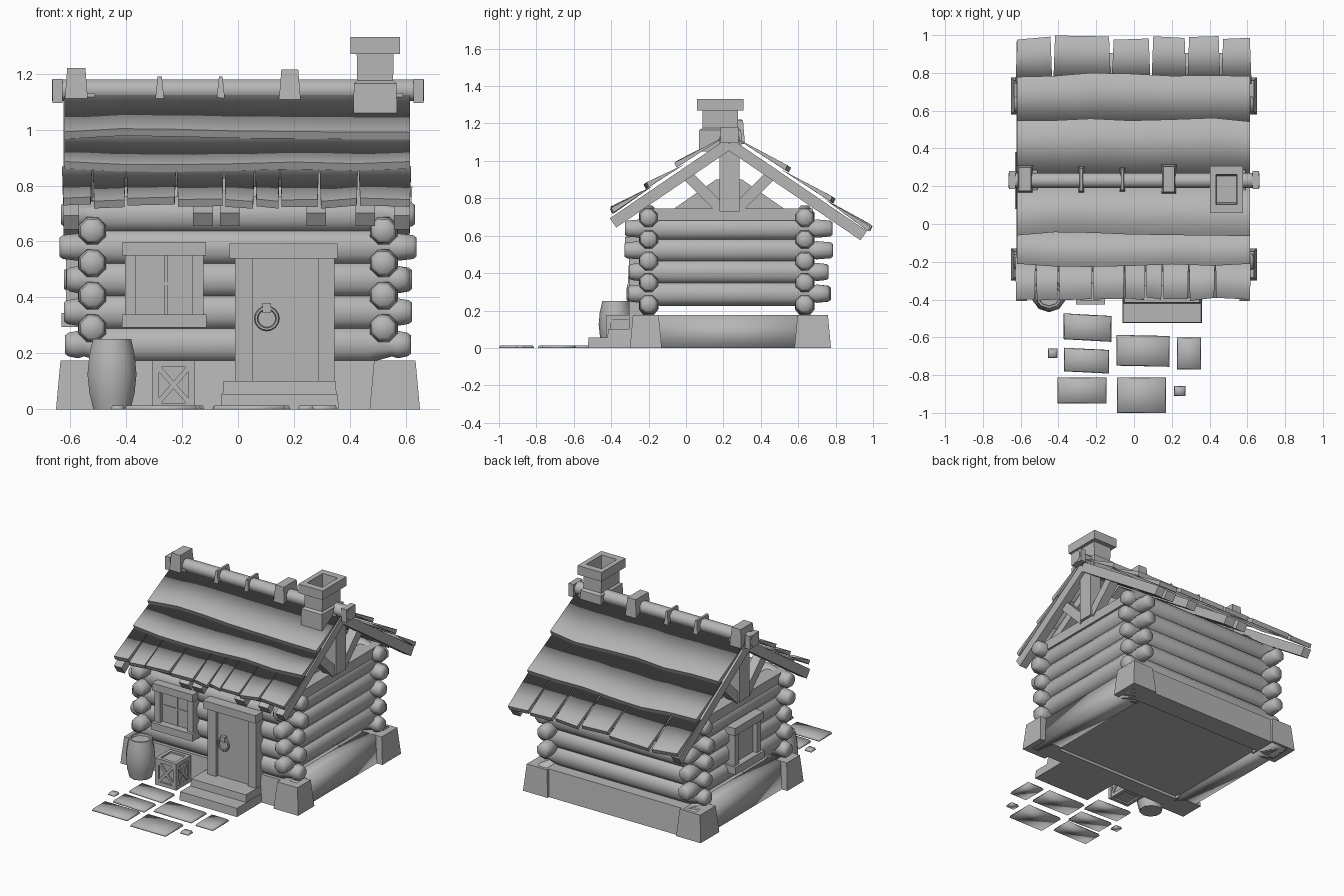
import bpy, bmesh, math, random
from mathutils import Vector

if "Cube" in bpy.data.objects:
    bpy.data.objects.remove(bpy.data.objects["Cube"])

random.seed(4)
grey = bpy.data.materials.new("stone grey")
grey.diffuse_color = (0.47, 0.47, 0.47, 1)
grey.use_nodes = True
grey.node_tree.nodes["Principled BSDF"].inputs["Base Color"].default_value = grey.diffuse_color


def finish(name, bm, angle=0):
    """Make the object; angle is the smoothing limit in degrees."""
    if len(bm.faces) > 1:
        bmesh.ops.recalc_face_normals(bm, faces=bm.faces)
    me = bpy.data.meshes.new(name)
    bm.to_mesh(me)
    bm.free()
    me.materials.append(grey)
    ob = bpy.data.objects.new(name, me)
    bpy.context.collection.objects.link(ob)
    if angle:
        bpy.ops.object.select_all(action='DESELECT')
        ob.select_set(True)
        bpy.context.view_layer.objects.active = ob
        bpy.ops.object.shade_smooth_by_angle(angle=math.radians(angle))
    return ob


def hexa(bm, low, high):
    """Closed block between two matching four-point loops."""
    a = [bm.verts.new(p) for p in low]
    b = [bm.verts.new(p) for p in high]
    bm.faces.new(a)
    bm.faces.new(b)
    for i in range(4):
        j = (i + 1) % 4
        bm.faces.new((a[i], a[j], b[j], b[i]))


def loop(x0, x1, y0, y1, z, inset=0.0, skew=0.0):
    i = inset
    return [(x0+i, y0+i, z), (x1-i, y0+i+skew, z), (x1-i, y1-i+skew, z), (x0+i, y1-i, z)]


def box(name, x0, x1, y0, y1, z0, z1, inset=0.0, angle=0, skew=0.0):
    bm = bmesh.new()
    hexa(bm, loop(x0, x1, y0, y1, z0, 0, skew), loop(x0, x1, y0, y1, z1, inset, skew))
    return finish(name, bm, angle)


def beam(name, a, b, width, depth, side):
    """Bar from a to b, with its depth along the side axis."""
    a, b, s = Vector(a), Vector(b), Vector(side)
    u = (b - a).cross(s).normalized() * width / 2
    s = s * depth / 2
    bm = bmesh.new()
    hexa(bm, *[[p-u-s, p+u-s, p+u+s, p-u+s] for p in (a, b)])
    return finish(name, bm)


def lathe(name, profile, centre, axis, sides, phase=0.0):
    """Rings of (distance, radius, height factor) along an axis."""
    bm = bmesh.new()
    ax = Vector(axis)
    u = Vector((0, 0, 1)) if ax.z == 0 else Vector((1, 0, 0))
    v = ax.cross(u)
    rings = []
    for d, r, h in profile:
        rings.append([bm.verts.new(Vector(centre) + ax*d + r*(
            u*h*math.cos(math.tau*k/sides+phase) + v*math.sin(math.tau*k/sides+phase)))
            for k in range(sides)])
    for p, q in zip(rings, rings[1:]):
        for k in range(sides):
            j = (k + 1) % sides
            bm.faces.new((p[k], p[j], q[j], q[k]))
    bm.faces.new(rings[0])
    bm.faces.new(rings[-1])
    return finish(name, bm, 60)


def log(name, centre, axis, half, corner):
    """Log flattened along the wall, notched at each corner crossing."""
    half += random.uniform(-0.02, 0.01)
    end = [(half, 0.036, 1), (half-0.012, 0.046, 1), (corner+0.05, 0.053, 1), (corner+0.03, 0.046, 1),
           (corner-0.05, 0.056, 1.25)]
    lathe(name, [(-d, r, h) for d, r, h in end] + end[::-1], centre, axis, 8, math.pi/8)


# Log walls, alternating heights at the corners
YF, YB, YM = -0.20, 0.635, 0.218
for i in range(5):
    for y in (YF, YB):
        log("cross_log", (0, y, 0.232+0.116*i), (1, 0, 0), 0.63, 0.52)
for i in range(4):
    for x in (-0.52, 0.52):
        log("side_log", (x, YM+0.01, 0.29+0.116*i), (0, 1, 0), 0.55, 0.42)
for x in (-0.52, 0.52):
    box("tie_beam", x-0.052, x+0.052, -0.24, 0.68, 0.68, 0.745)

# Base sills, floor and corner stones
for y0, y1 in ((-0.27, -0.16), (0.62, 0.76)):
    box("cross_sill", -0.56, 0.56, y0, y1, 0.0, 0.175, 0.02)
for x0, x1 in ((-0.61, -0.48), (0.48, 0.61)):
    box("side_sill", x0, x1, -0.25, 0.76, 0.0, 0.175, 0.02, 180)
bm = bmesh.new()
bm.faces.new([bm.verts.new(p) for p in loop(-0.52, 0.52, -0.2, 0.68, 0.02)])
finish("floor", bm)
for s in (-1, 1):
    for y0, y1 in ((-0.3, -0.13), (0.58, 0.775)):
        x0, x1 = sorted((s*0.47, s*0.65))
        box("corner_stone", x0, x1, y0, y1, 0.0, 0.175, 0.016)

# Roof shingles in overlapping rows, each tapering to a thin upper edge
RY, RZ, SLOPE = 0.23, 1.125, 0.68


def roof_z(d):
    return RZ - SLOPE * d


def shingles(name, side, d0, d1, cuts, lift, gap, jitter):
    bm = bmesh.new()

    def section(x, lean, drop):
        """Thin upper point, then lower and upper points of the butt edge."""
        d = d1 + random.uniform(-jitter, jitter)
        z = roof_z(d) + lift + drop
        return [bm.verts.new(p) for p in ((x, RY+side*d0, roof_z(d0)+0.018), (x+lean, RY+side*d, z),
                                          (x+lean, RY+side*(d+0.012), z+0.026))]
    if gap:
        tiles = []
        for xa, xb in zip(cuts, cuts[1:]):
            drop = random.uniform(-0.008, 0.008)
            tiles.append([section(xa+gap*0.2, gap*0.8, drop), section(xb-gap*0.2, -gap*0.8, drop)])
    else:
        tiles = [[section(x, 0, 0) for x in cuts]]
    for row in tiles:
        for a, b in zip(row, row[1:]):
            for i, j in ((0, 1), (1, 2), (2, 0)):
                bm.faces.new((a[i], b[i], b[j], a[j])).smooth = True
            for i in (1, 2):
                bm.edges.get((a[i], b[i])).smooth = False
        for end in (row[0], row[-1]):
            for e in bm.faces.new(end).edges:
                e.smooth = False
    finish(name, bm)


upper = [-0.62, -0.42, -0.23, -0.02, 0.2, 0.42, 0.615]
front = [-0.63, -0.52, -0.4, -0.22, -0.05, 0.06, 0.15, 0.29, 0.43, 0.62]
back = [-0.63, -0.43, -0.12, 0.09, 0.28, 0.46, 0.625]
shingles("front_top_shingles", -1, 0.0, 0.27, upper, 0.03, 0, 0.014)
shingles("front_middle_shingles", -1, 0.235, 0.44, upper, 0.026, 0, 0.014)
shingles("front_eave_shingles", -1, 0.405, 0.615, front, 0.02, 0.006, 0.01)
shingles("back_top_shingles", 1, 0.0, 0.31, upper, 0.03, 0, 0.012)
shingles("back_middle_shingles", 1, 0.275, 0.55, upper, 0.026, 0, 0.015)
shingles("back_eave_shingles", 1, 0.51, 0.745, back, 0.008, 0.012, 0.012)

# Rafters under the shingles
for x in (-0.595, 0.585):
    for side, d in ((-1, 0.62), (1, 0.72)):
        beam("gable_rafter", (x, RY, RZ-0.035), (x, RY+side*d, roof_z(d)-0.035), 0.06, 0.055, (1, 0, 0))
for x in (-0.125, -0.03, 0.28, 0.455):
    for side, d in ((-1, 0.605), (1, 0.66)):
        beam("inner_rafter", (x, RY, RZ-0.035), (x, RY+side*d, roof_z(d)-0.035), 0.055, 0.07, (1, 0, 0))

# Gable framing
for s in (-1, 1):
    x = s*0.55
    box("gable_post", x-0.04, x+0.04, 0.18, 0.285, 0.73, 1.13)
    for side in (-1, 1):
        beam("gable_brace", (x, RY+side*0.04, 0.74), (x, RY+side*0.22, 0.92), 0.06, 0.06, (1, 0, 0))
    bm = bmesh.new()
    hexa(bm, *[[(s*q, -0.1, 0.72), (s*q, 0.56, 0.72), (s*q, 0.3, 0.9), (s*q, 0.16, 0.9)] for q in (0.47, 0.49)])
    finish("gable_infill", bm)

# Ridge pole and its clamps
lathe("ridge_pole", [(-0.665, 0.042, 1), (0.665, 0.042, 1)], (0, RY, 1.14), (1, 0, 0), 8, math.pi/8)
for x0, x1, y0, y1, top in ((-0.62, -0.535, 0.165, 0.31, 1.22), (-0.297, -0.262, 0.165, 0.305, 1.19),
                            (-0.078, -0.045, 0.17, 0.3, 1.19), (0.145, 0.225, 0.16, 0.315, 1.215)):
    box("ridge_clamp", x0, x1, y0, y1, 1.09, top, 0.01)
for s in (-1, 1):
    box("ridge_end_block", s*0.645-0.018, s*0.645+0.018, 0.185, 0.28, 1.095, 1.18)

# Chimney with open flue
bm = bmesh.new()
rings = []
for hx, hy, z in ((0.078, 0.115, 1.05), (0.076, 0.112, 1.165), (0.064, 0.095, 1.175), (0.066, 0.095, 1.27),
                  (0.088, 0.125, 1.27), (0.088, 0.125, 1.33), (0.055, 0.08, 1.33), (0.05, 0.07, 1.2)):
    rings.append([bm.verts.new(p) for p in loop(0.49-hx, 0.49+hx, 0.183-hy, 0.183+hy, z)])
for p, q in zip(rings, rings[1:]):
    for k in range(4):
        bm.faces.new((p[k], p[(k+1) % 4], q[(k+1) % 4], q[k]))
bm.faces.new(rings[0])
bm.faces.new(rings[-1])
finish("chimney", bm)

# Door, frame, handle ring and steps
box("door", 0.045, 0.3, -0.285, -0.2, 0.1, 0.55)
for x0, x1 in ((-0.01, 0.053), (0.288, 0.345)):
    box("door_jamb", x0, x1, -0.305, -0.2, 0.1, 0.55)
box("door_lintel", -0.03, 0.355, -0.325, -0.2, 0.54, 0.592)
box("lower_step", -0.062, 0.36, -0.525, -0.2, 0.0, 0.055, 0.004)
box("upper_step", -0.055, 0.352, -0.42, -0.2, 0.055, 0.102, 0.004)
box("handle_mount", 0.088, 0.118, -0.31, -0.28, 0.345, 0.38)
bpy.ops.mesh.primitive_torus_add(location=(0.103, -0.3, 0.325), rotation=(math.pi/2, 0, 0), major_radius=0.038,
                                 minor_radius=0.007, major_segments=16, minor_segments=6)
bpy.context.object.name = "handle_ring"
bpy.context.object.data.materials.append(grey)

# Front window
box("front_pane", -0.37, -0.15, -0.266, -0.2, 0.33, 0.56)
for x0, x1 in ((-0.403, -0.365), (-0.163, -0.123)):
    box("front_window_jamb", x0, x1, -0.295, -0.2, 0.335, 0.555)
box("front_window_lintel", -0.412, -0.115, -0.31, -0.2, 0.55, 0.598)
box("front_window_sill", -0.415, -0.112, -0.315, -0.2, 0.292, 0.34)
box("front_mullion", -0.264, -0.252, -0.272, -0.26, 0.34, 0.55)
box("front_crossbar", -0.37, -0.16, -0.271, -0.26, 0.445, 0.455)

# Left side window
box("side_pane", -0.586, -0.52, 0.13, 0.33, 0.34, 0.56)
for y in (0.115, 0.345):
    box("side_window_jamb", -0.615, -0.52, y-0.02, y+0.02, 0.34, 0.56)
box("side_window_lintel", -0.625, -0.52, 0.08, 0.38, 0.55, 0.6)
box("side_window_sill", -0.63, -0.52, 0.08, 0.38, 0.295, 0.345)

# Barrel with recessed lid
lathe("barrel", [(0, 0.07, 1), (0.06, 0.085, 1), (0.125, 0.092, 1), (0.19, 0.086, 1), (0.252, 0.072, 1),
                 (0.252, 0.06, 1), (0.238, 0.058, 1)], (-0.45, -0.375, 0), (0, 0, 1), 10, math.pi/10)

# Crate with framed, cross-braced sides
box("crate_body", -0.297, -0.163, -0.415, -0.285, 0.01, 0.165)
for x in (-0.295, -0.165):
    for y in (-0.415, -0.285):
        box("crate_post", x-0.012, x+0.012, y-0.012, y+0.012, 0.0, 0.175)
for z in (0.012, 0.163):
    for y in (-0.415, -0.285):
        box("crate_rail", -0.3, -0.16, y-0.011, y+0.011, z-0.012, z+0.012)
    for x in (-0.295, -0.165):
        box("crate_side_rail", x-0.011, x+0.011, -0.415, -0.285, z-0.012, z+0.012)
for s in (-1, 1):
    for y in (-0.417, -0.283):
        beam("crate_cross", (-0.23-s*0.057, y, 0.022), (-0.23+s*0.057, y, 0.153), 0.018, 0.014, (0, 1, 0))
    for x in (-0.297, -0.163):
        beam("crate_side_cross", (x, -0.35-s*0.057, 0.022), (x, -0.35+s*0.057, 0.153), 0.018, 0.014, (1, 0, 0))

# Paving stones, slightly askew
for x0, x1, y0, y1, k in ((-0.372, -0.12, -0.61, -0.473, -0.014), (-0.37, -0.132, -0.78, -0.655, -0.012),
                          (-0.405, -0.145, -0.95, -0.812, 0), (-0.092, 0.188, -0.75, -0.587, -0.006),
                          (-0.09, 0.17, -1.0, -0.812, 0), (0.228, 0.355, -0.77, -0.6, 0),
                          (0.212, 0.272, -0.91, -0.857, 0), (-0.455, -0.405, -0.71, -0.658, 0)):
    box("paving_stone", x0, x1, y0, y1, 0.0, 0.014, 0.006, 180, k)
